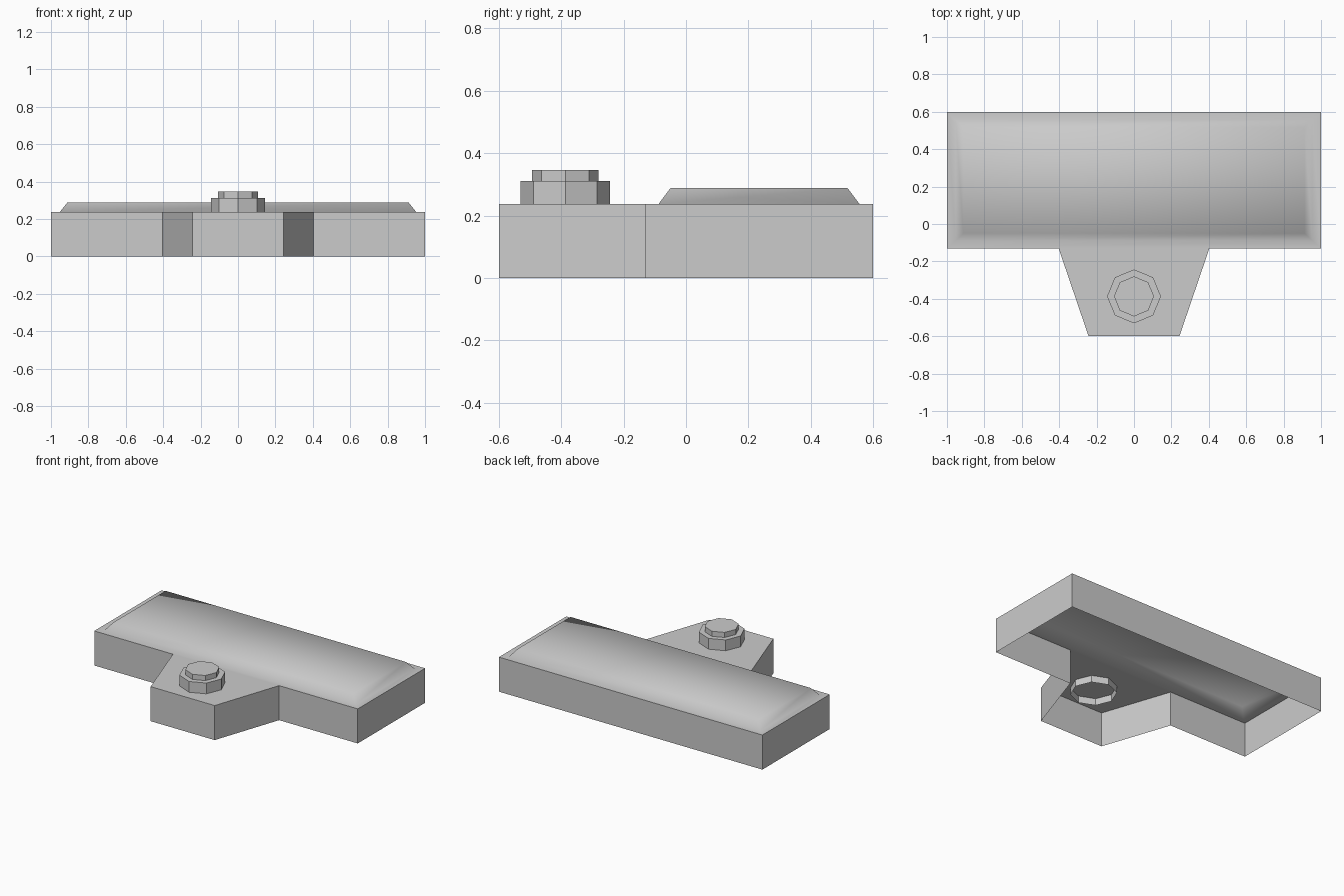
import bpy, bmesh, math

if "Cube" in bpy.data.objects:
    bpy.data.objects.remove(bpy.data.objects["Cube"])

H = 0.237          # wall height
FRONT = -0.13      # front line of the main slab


def finish(name, bm):
    bmesh.ops.remove_doubles(bm, verts=bm.verts, dist=1e-5)
    mesh = bpy.data.meshes.new(name)
    bm.to_mesh(mesh)
    bm.free()
    obj = bpy.data.objects.new(name, mesh)
    bpy.context.collection.objects.link(obj)
    return obj


def rect(bm, x, y0, y1, z):
    return [bm.verts.new(p) for p in ((-x, y0, z), (x, y0, z), (x, y1, z), (-x, y1, z))]


def bridge(bm, a, b):
    n = len(a)
    for i in range(n):
        j = (i + 1) % n
        bm.faces.new((a[i], a[j], b[j], b[i]))


def wall(bm, path):
    for (x0, y0), (x1, y1) in zip(path, path[1:]):
        bm.faces.new([bm.verts.new(p) for p in
                      ((x0, y0, 0), (x1, y1, 0), (x1, y1, H), (x0, y0, H))])


# Main slab: open-bottom shell with a smooth raised panel, no wall behind the tab
bm = bmesh.new()
wall(bm, [(0.403, FRONT), (1, FRONT), (1, 0.6), (-1, 0.6), (-1, FRONT), (-0.403, FRONT)])
rim = rect(bm, 1.0, FRONT, 0.6, H)
foot = rect(bm, 0.953, -0.088, 0.556, H)
crown = rect(bm, 0.912, -0.05, 0.518, 0.288)
bridge(bm, rim, foot)
bridge(bm, foot, crown)
bm.faces.new(crown)
slab = finish("slab_shell", bm)
bpy.context.view_layer.objects.active = slab
slab.select_set(True)
bpy.ops.object.shade_smooth_by_angle(angle=math.radians(60))
slab.select_set(False)

# Tapered tab: three walls and a flat top
bm = bmesh.new()
outline = [(-0.403, FRONT), (-0.243, -0.6), (0.243, -0.6), (0.403, FRONT)]
wall(bm, outline)
bm.faces.new([bm.verts.new((x, y, H)) for x, y in outline])
finish("front_tab", bm)

# Stepped octagonal knob, open underneath and poking through the tab
bm = bmesh.new()
rings = []
for r, z in ((0.144, 0.19), (0.144, 0.311), (0.107, 0.311), (0.107, 0.346)):
    rings.append([bm.verts.new((r * math.cos(i * math.pi / 4),
                                -0.387 + r * math.sin(i * math.pi / 4), z))
                  for i in range(8)])
for a, b in zip(rings, rings[1:]):
    bridge(bm, a, b)
bm.faces.new(rings[-1])
finish("octagonal_knob", bm)
